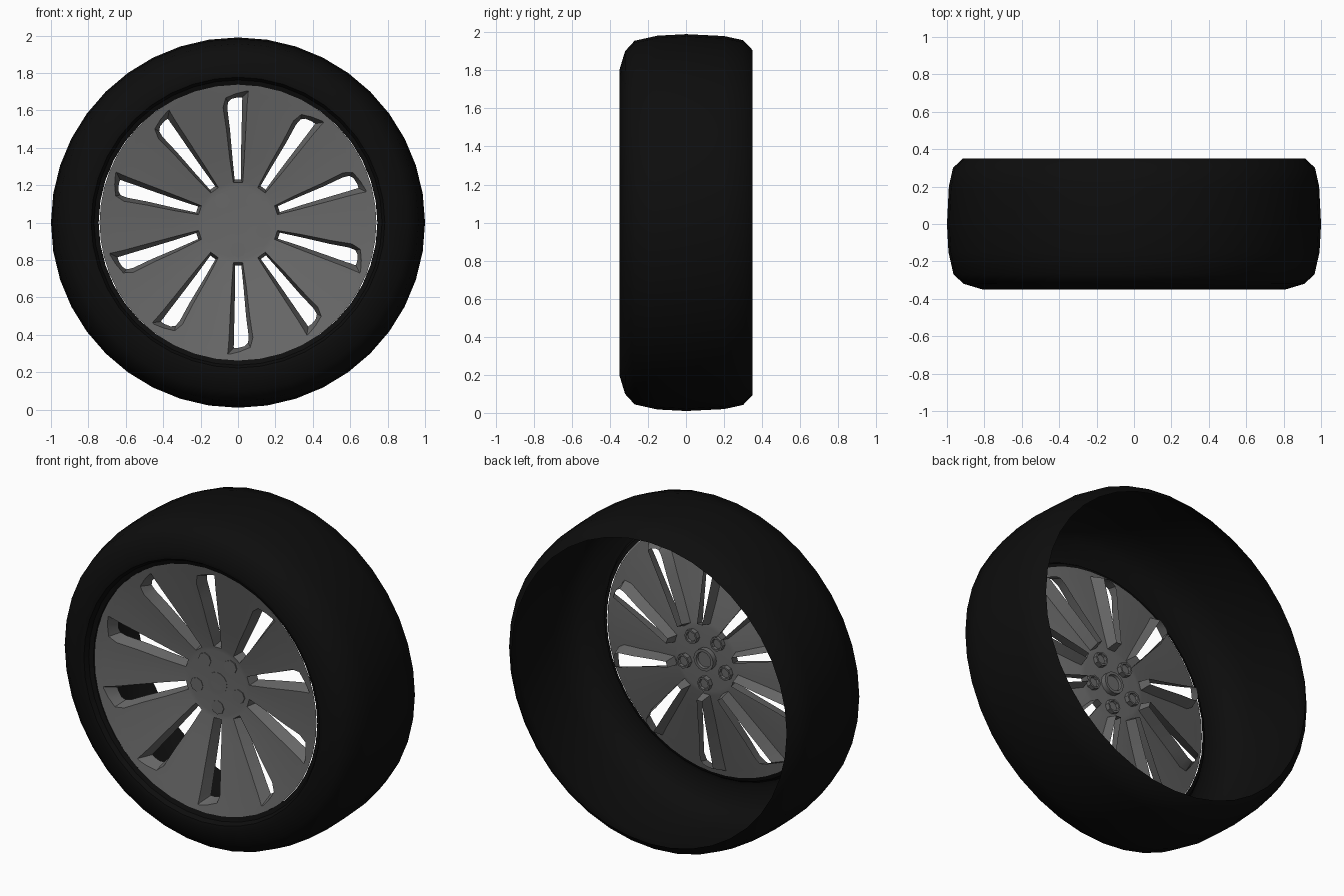
import bpy, bmesh
from math import sin, cos, pi, radians

cube = bpy.data.objects.get("Cube")
if cube:
    bpy.data.objects.remove(cube, do_unlink=True)


def material(name, value, rough):
    m = bpy.data.materials.new(name)
    m.use_nodes = True
    colour = (value, value, value, 1)
    m.diffuse_color = colour
    bsdf = m.node_tree.nodes["Principled BSDF"]
    bsdf.inputs["Base Color"].default_value = colour
    bsdf.inputs["Roughness"].default_value = rough
    return m


rubber = material("black rubber", 0.004, 0.8)
alloy = material("grey alloy", 0.14, 0.5)


def finish(bm, name, mat, angle=35):
    bmesh.ops.remove_doubles(bm, verts=bm.verts, dist=0.0005)
    bmesh.ops.recalc_face_normals(bm, faces=bm.faces)
    mesh = bpy.data.meshes.new(name)
    bm.to_mesh(mesh)
    bm.free()
    ob = bpy.data.objects.new(name, mesh)
    bpy.context.collection.objects.link(ob)
    mesh.materials.append(mat)
    bpy.ops.object.select_all(action="DESELECT")
    ob.select_set(True)
    bpy.context.view_layer.objects.active = ob
    bpy.ops.object.shade_smooth_by_angle(angle=radians(angle))
    return ob


def polar(r, a, y, squash=1.0):
    return (r * cos(a), y, 1 + squash * r * sin(a))


# Tyre: an open-backed shell spun from (depth, radius) pairs
tyre_profile = [(0.35, 0.915), (0.3, 0.968), (0.2, 0.99), (0, 1.0), (-0.15, 0.992),
                (-0.27, 0.965), (-0.32, 0.91), (-0.35, 0.81), (-0.345, 0.785),
                (-0.32, 0.77), (-0.31, 0.745)]
SIDES = 40
bm = bmesh.new()
rings = [[bm.verts.new(polar(r, 2 * pi * i / SIDES, y, 0.99)) for i in range(SIDES)]
         for y, r in tyre_profile]
for a, b in zip(rings, rings[1:]):
    for i in range(SIDES):
        j = (i + 1) % SIDES
        bm.faces.new((a[i], a[j], b[j], b[i]))
finish(bm, "tyre", rubber)

# Slot outline and its smaller back opening: radius, left edge, right edge
outline = [(0.215, -0.025, 0.025), (0.35, -0.045, 0.034), (0.5, -0.062, 0.042),
           (0.62, -0.08, 0.048), (0.67, -0.066, 0.052), (0.69, -0.01, 0.054),
           (0.705, 0.045, 0.056)]
opening = [(0.23, -0.018, 0.016), (0.35, -0.03, 0.016), (0.5, -0.043, 0.019),
           (0.61, -0.057, 0.022), (0.645, -0.054, 0.022), (0.662, -0.035, 0.023),
           (0.67, 0, 0.022)]
SLOTS = 10
STEP = 2 * pi / SLOTS
HUB_R, RIM_R = 0.19, 0.74


def dish(r):
    return -0.19 - 0.12 * max(0, r - 0.2) / 0.54


def sector_row(phi, r, left, right):
    """Points across one slot and the spoke beside it."""
    first, start, end = phi - left / r, phi - right / r, phi - STEP - left / r
    angles = [first] + [start + (end - start) * i / 4 for i in range(5)]
    return [polar(r, a, dish(r)) for a in angles]


bm = bmesh.new()


def quad(*points):
    bm.faces.new([bm.verts.new(p) for p in points])


for k in range(SLOTS):
    phi = pi / 2 + k * STEP
    # Dished face: spokes with solid bands at the hub and the rim
    half = STEP / 10
    rows = [sector_row(phi, HUB_R, -HUB_R * half, HUB_R * half)]
    rows += [sector_row(phi, *row) for row in outline]
    rows += [sector_row(phi, RIM_R, -RIM_R * half, RIM_R * half)]
    for n, (a, b) in enumerate(zip(rows, rows[1:])):
        solid = n in (0, len(rows) - 2)
        for i in range(0 if solid else 1, 5):
            quad(a[i], a[i + 1], b[i + 1], b[i])
    # Hub face
    for p, q in zip(rows[0], rows[0][1:]):
        bm.faces.new([bm.verts.new(v) for v in (p, q, (0, -0.2, 1))])

    # Sloped slot walls running back to the opening
    def loop(table, depth):
        lefts = [polar(r, phi - x / r, dish(r) + depth) for r, x, _ in table]
        rights = [polar(r, phi - x / r, dish(r) + depth) for r, _, x in table]
        return lefts + rights[::-1]

    front, back = loop(outline, 0), loop(opening, 0.07)
    for i in range(len(front)):
        quad(front[i - 1], front[i], back[i], back[i - 1])
finish(bm, "rim_face", alloy)


def boss(name, x, z, radius, front, back, sides):
    """Short capped cylinder along the axle direction, stepped in at the back."""
    b = bmesh.new()
    sections = [(radius, front), (radius, back), (radius * 0.75, back),
                (radius * 0.7, back - 0.015)]
    loops = [[b.verts.new((x + r * cos(2 * pi * i / sides), y,
                           z + r * sin(2 * pi * i / sides))) for i in range(sides)]
             for r, y in sections]
    for p, q in zip(loops, loops[1:]):
        for i in range(sides):
            b.faces.new((p[i - 1], p[i], q[i], q[i - 1]))
    b.faces.new(loops[0])
    b.faces.new(loops[-1])
    finish(b, name, alloy)


# Lug seats and centre bore
for k in range(5):
    a = -pi / 2 + k * 2 * pi / 5
    boss(f"lug_seat_{k + 1}", 0.145 * cos(a), 1 + 0.145 * sin(a), 0.042, -0.197, -0.165, 8)
boss("centre_bore", 0, 1, 0.065, -0.198, -0.165, 16)
